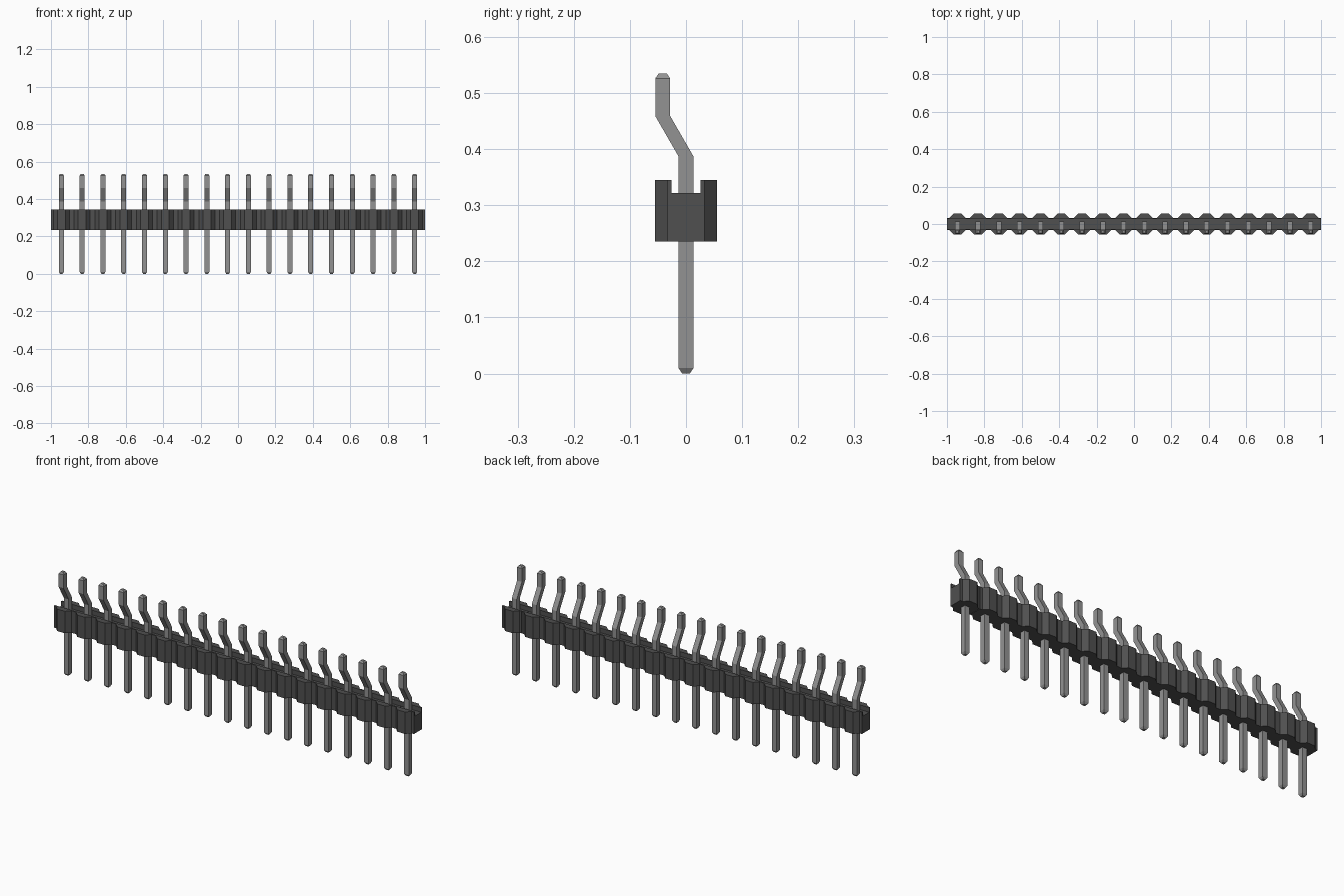
import bpy
import bmesh

cube = bpy.data.objects.get("Cube")
if cube:
    bpy.data.objects.remove(cube, do_unlink=True)

COUNT = 18
PITCH = 2 / COUNT


def make_material(name, grey):
    mat = bpy.data.materials.new(name)
    mat.use_nodes = True
    colour = (grey, grey, grey, 1)
    mat.diffuse_color = colour
    mat.node_tree.nodes["Principled BSDF"].inputs["Base Color"].default_value = colour
    return mat


def make_object(name, bm, mat):
    bmesh.ops.recalc_face_normals(bm, faces=bm.faces)
    mesh = bpy.data.meshes.new(name)
    bm.to_mesh(mesh)
    bm.free()
    mesh.materials.append(mat)
    obj = bpy.data.objects.new(name, mesh)
    bpy.context.collection.objects.link(obj)
    return obj


def loft(bm, rings):
    """Skin equal-sized closed rings and cap both ends."""
    loops = [[bm.verts.new(p) for p in ring] for ring in rings]
    n = len(loops[0])
    for a, b in zip(loops, loops[1:]):
        for i in range(n):
            j = (i + 1) % n
            bm.faces.new((a[i], a[j], b[j], b[i]))
    bm.faces.new(loops[0][::-1])
    bm.faces.new(loops[-1])


plastic = make_material("dark grey plastic", 0.08)
metal = make_material("grey metal", 0.29)

# Housing: one outline with a chamfered bump per pin, mirrored front to back
BOTTOM, FLOOR, TOP = 0.235, 0.322, 0.345
WAIST, BUMP, GROOVE = 0.033, 0.055, 0.026


def edge_profile(first, last):
    points = [(-1 + first * PITCH, WAIST)]
    for i in range(first, last):
        cx = -1 + (i + 0.5) * PITCH
        points += [(cx - 0.043, WAIST), (cx - 0.021, BUMP),
                   (cx + 0.021, BUMP), (cx + 0.043, WAIST)]
    return points + [(-1 + last * PITCH, WAIST)]


def make_housing(name, first, last, gap=0):
    edge = edge_profile(first, last)
    edge[0] = (edge[0][0] + gap, WAIST)
    x0, x1 = edge[0][0], edge[-1][0]
    bm = bmesh.new()
    # Solid base up to the channel floor
    outline = edge + [(x, -y) for x, y in reversed(edge)]
    loft(bm, [[(x, y, z) for x, y in outline] for z in (BOTTOM, FLOOR)])
    # Rails on either side of the channel
    rail = edge + [(x1, GROOVE), (x0, GROOVE)]
    for side in (-1, 1):
        loft(bm, [[(x, side * y, z) for x, y in rail] for z in (FLOOR, TOP)])
    make_object(name, bm, plastic)


make_housing("housing", 0, COUNT - 1)
make_housing("housing_end", COUNT - 1, COUNT, gap=0.002)

# Pins: square section swept along an offset path with tapered tips
HALF, TIP = 0.0133, 0.007
PATH = [(0, 0, TIP), (0, 0.01, HALF), (0, 0.387, HALF),
        (-0.0415, 0.459, HALF), (-0.0415, 0.526, HALF), (-0.0415, 0.535, TIP)]
CORNERS = [(-1, -1), (1, -1), (1, 1), (-1, 1)]

bm = bmesh.new()
loft(bm, [[(cx * h, y + cy * h, z) for cx, cy in CORNERS] for y, z, h in PATH])
pin = make_object("pin_1", bm, metal)
pin.location.x = -1 + PITCH / 2
for i in range(1, COUNT):
    copy = bpy.data.objects.new(f"pin_{i + 1}", pin.data)
    copy.location.x = -1 + (i + 0.5) * PITCH
    bpy.context.collection.objects.link(copy)
